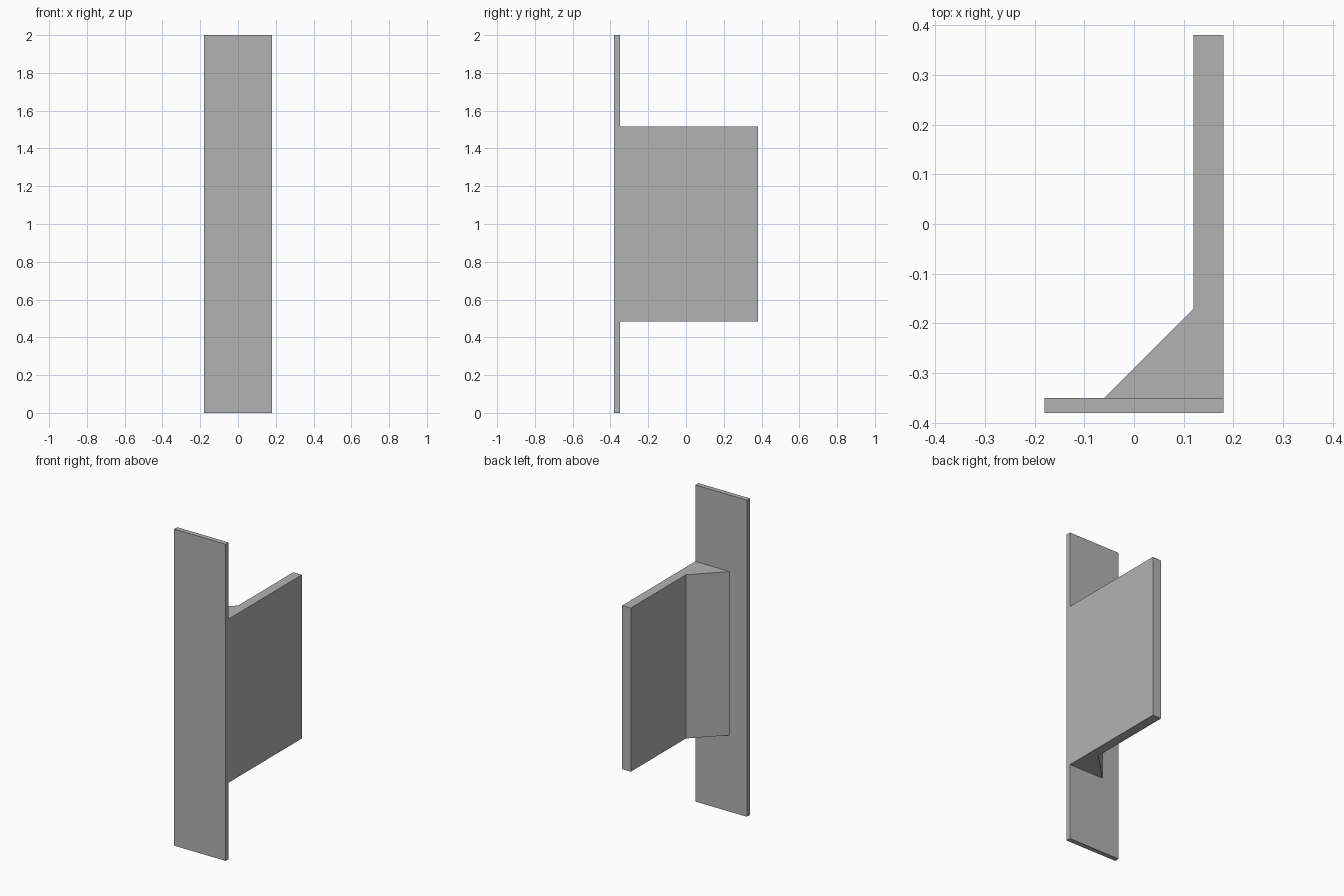
import bpy
import bmesh

cube = bpy.data.objects.get("Cube")
if cube:
    bpy.data.objects.remove(cube, do_unlink=True)

grey = bpy.data.materials.new("plain grey")
grey.use_nodes = True
colour = (0.45, 0.45, 0.45, 1)
grey.diffuse_color = colour
grey.node_tree.nodes["Principled BSDF"].inputs["Base Color"].default_value = colour


def extrude_profile(name, outline, bottom, top):
    """Make a prism from a counter-clockwise plan outline."""
    bm = bmesh.new()
    base = bm.faces.new([bm.verts.new((x, y, bottom)) for x, y in outline])
    result = bmesh.ops.extrude_face_region(bm, geom=[base], use_keep_orig=True)
    raised = [v for v in result["geom"] if isinstance(v, bmesh.types.BMVert)]
    bmesh.ops.translate(bm, verts=raised, vec=(0, 0, top - bottom))
    bmesh.ops.recalc_face_normals(bm, faces=bm.faces)
    mesh = bpy.data.meshes.new(name)
    bm.to_mesh(mesh)
    bm.free()
    mesh.materials.append(grey)
    obj = bpy.data.objects.new(name, mesh)
    bpy.context.collection.objects.link(obj)
    return obj


half_width = 0.18
front, plate_back, rear = -0.38, -0.35, 0.38

# Tall thin front plate
extrude_profile("front_plate", [(-half_width, front), (half_width, front),
                                (half_width, plate_back), (-half_width, plate_back)], 0, 2)

# Upright fin on one edge, with a sloped brace where it meets the plate
extrude_profile("braced_fin", [(-0.06, plate_back), (half_width, plate_back),
                               (half_width, rear), (0.12, rear), (0.12, -0.17)],
                0.483, 1.517)
